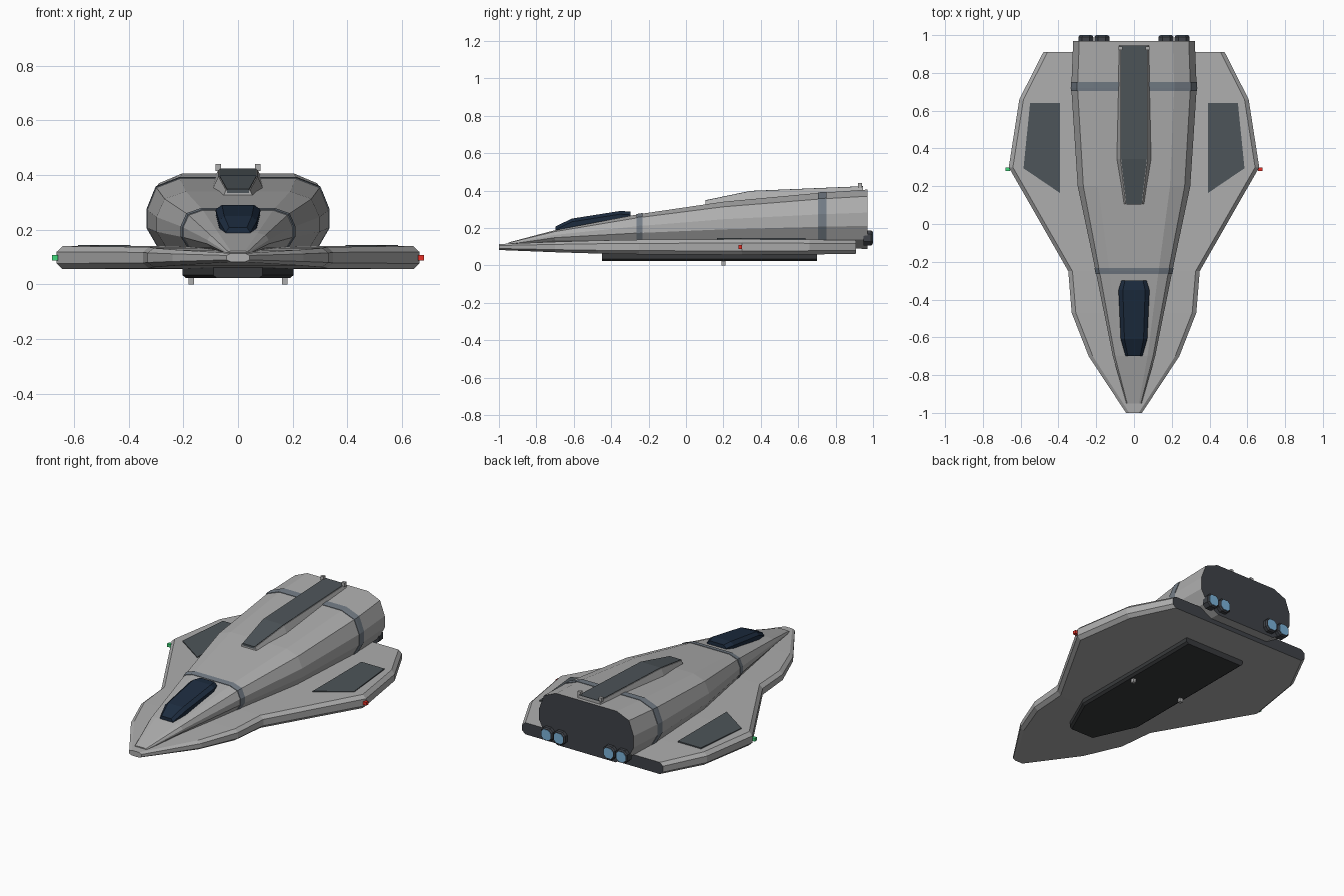
import bpy, bmesh
from mathutils import Vector

if "Cube" in bpy.data.objects:
    bpy.data.objects.remove(bpy.data.objects["Cube"])


def material(name, rgb):
    m = bpy.data.materials.new(name)
    m.diffuse_color = (*rgb, 1)
    m.use_nodes = True
    m.node_tree.nodes["Principled BSDF"].inputs["Base Color"].default_value = m.diffuse_color
    return m


HULL = material("hull_grey", (0.42, 0.42, 0.42))
DARK = material("dark_panel", (0.075, 0.09, 0.1))
REAR = material("rear_dark", (0.05, 0.055, 0.065))
BAND = material("band_blue_grey", (0.17, 0.2, 0.235))
GLASS = material("canopy_navy", (0.012, 0.025, 0.05))
GLOW = material("engine_glow", (0.2, 0.45, 0.7))
BELLY = material("belly_dark", (0.04, 0.042, 0.045))
RED = material("red", (0.8, 0.03, 0.02))
GREEN = material("green", (0.05, 0.7, 0.2))


def loft(name, rings, mat, back=None):
    """Skin equal-length rings of 3D points and cap both ends."""
    bm = bmesh.new()
    vs = [[bm.verts.new(p) for p in r] for r in rings]
    n = len(rings[0])
    for a, b in zip(vs, vs[1:]):
        for i in range(n):
            j = (i + 1) % n
            bm.faces.new((a[i], a[j], b[j], b[i]))
    bm.faces.new(vs[0])
    end = bm.faces.new(vs[-1])
    if back:
        end.material_index = 1
    bmesh.ops.recalc_face_normals(bm, faces=bm.faces)
    me = bpy.data.meshes.new(name)
    bm.to_mesh(me)
    bm.free()
    me.materials.append(mat)
    if back:
        me.materials.append(back)
    ob = bpy.data.objects.new(name, me)
    bpy.context.collection.objects.link(ob)
    return ob


def mirrored(y, half):
    """Full section from right-hand (x, z) points listed top to bottom."""
    return [(x, y, z) for x, z in half] + [(-x, y, z) for x, z in reversed(half)]


def lerp_table(table, y):
    for a, b in zip(table, table[1:]):
        if y <= b[0]:
            t = (y - a[0]) / (b[0] - a[0])
            return [p + (q - p) * t for p, q in zip(a, b)][1:]
    return table[-1][1:]


def box(name, centre, size, mat):
    x, y, z = centre
    a, b, c = (s / 2 for s in size)
    sq = [(-a, -c), (a, -c), (a, c), (-a, c)]
    return loft(name, [[(x + u, y + s, z + w) for u, w in sq] for s in (-b, b)], mat)


# Wing plate: y, half width, half thickness
plate = [(-1, 0.042, 0.016), (-0.7, 0.24, 0.028), (-0.47, 0.33, 0.035),
         (-0.25, 0.348, 0.039), (0.3, 0.663, 0.042), (0.66, 0.607, 0.04), (0.91, 0.48, 0.036)]
rings = []
for y, w, t in plate:
    z = 0.098
    b = min(0.022, w * 0.4)
    rings.append(mirrored(y, [(w - b, z + t), (w, z + t * 0.5), (w, z - t * 0.5), (w - b, z - t)]))
loft("wing_plate", rings, HULL, REAR)

# Fuselage: y, half width, top height
body = [(-0.95, 0.04, 0.122), (-0.7, 0.112, 0.188), (-0.25, 0.203, 0.274),
        (0.2, 0.298, 0.34), (0.72, 0.332, 0.388), (0.97, 0.322, 0.405)]
profile = [(0.64, 1), (0.9, 0.87), (1, 0.55), (1, 0.29), (0.88, 0.02), (0.62, -0.16)]


def body_ring(y, grow=0.0):
    w, top = lerp_table(body, y)
    base = 0.132 if top > 0.16 else 0.108
    w, top = w + grow, top + grow
    return mirrored(y, [(w * u, base + (top - base) * v) for u, v in profile])


loft("fuselage", [body_ring(s[0]) for s in body], HULL, REAR)

# Painted bands around the fuselage
loft("front_band", [body_ring(y, 0.003) for y in (-0.265, -0.25, -0.232)], BAND)
loft("rear_band", [body_ring(y, 0.003) for y in (0.705, 0.72, 0.752)], BAND)

# Canopy: y, half width, base z, top z
rings = []
for y, w, lo, hi in [(-0.698, 0.045, 0.17, 0.208), (-0.61, 0.07, 0.18, 0.25),
                     (-0.35, 0.082, 0.22, 0.291), (-0.298, 0.066, 0.24, 0.287)]:
    rings.append(mirrored(y, [(w * 0.72, hi), (w, hi - 0.017), (w * 0.95, lo)]))
loft("canopy", rings, GLASS)

# Dorsal spine frame and its dark inlay
spine = [(0.105, 0.062, 0.345), (0.345, 0.09, 0.395), (0.945, 0.09, 0.42)]
rings, inlay = [], []
for y, w, hi in spine:
    lo = lerp_table(body, y)[1] - 0.03
    rings.append(mirrored(y, [(w - 0.018, hi), (w, hi - 0.04), (w, lo)]))
    inlay.append(mirrored(y - 0.002 if y < 0.2 else y, [(w - 0.022, hi + 0.003), (w - 0.022, hi - 0.01)]))
loft("spine_frame", rings, HULL)
loft("spine_inlay", inlay, DARK)

# Belly pod
rings = []
for y, w in [(-0.45, 0.09), (-0.2, 0.203), (0.7, 0.203)]:
    rings.append(mirrored(y, [(w, 0.075), (w, 0.034), (w - 0.014, 0.023)]))
loft("belly_pod", rings, BELLY)

# Paired parts on both sides
panel = [(0.393, 0.165), (0.585, 0.295), (0.55, 0.64), (0.393, 0.64)]
octagon = [(1, 0.5), (0.5, 1), (-0.5, 1), (-1, 0.5), (-1, -0.5), (-0.5, -1), (0.5, -1), (1, -0.5)]
for side, s in (("right", 1), ("left", -1)):
    loft(f"{side}_wing_panel", [[(s * x, y, z) for x, y in panel] for z in (0.125, 0.145)], DARK)
    for k, cx in enumerate((0.17, 0.255)):
        def oct_ring(y, r):
            return [(s * cx + u * r, y, 0.147 + v * r) for u, v in octagon]
        loft(f"{side}_nozzle_{k + 1}", [oct_ring(0.95, 0.04), oct_ring(0.99, 0.04), oct_ring(0.998, 0.034)], REAR)
        loft(f"{side}_nozzle_glow_{k + 1}", [oct_ring(0.99, 0.031), oct_ring(1.0, 0.031)], GLOW)
    box(f"{side}_spine_post", (s * 0.072, 0.93, 0.427), (0.02, 0.02, 0.026), HULL)
    box(f"{side}_landing_peg", (s * 0.17, 0.2, 0.013), (0.02, 0.02, 0.026), HULL)
    box(f"{side}_wingtip_light", (s * 0.668, 0.29, 0.098), (0.022, 0.02, 0.02), RED if s > 0 else GREEN)
